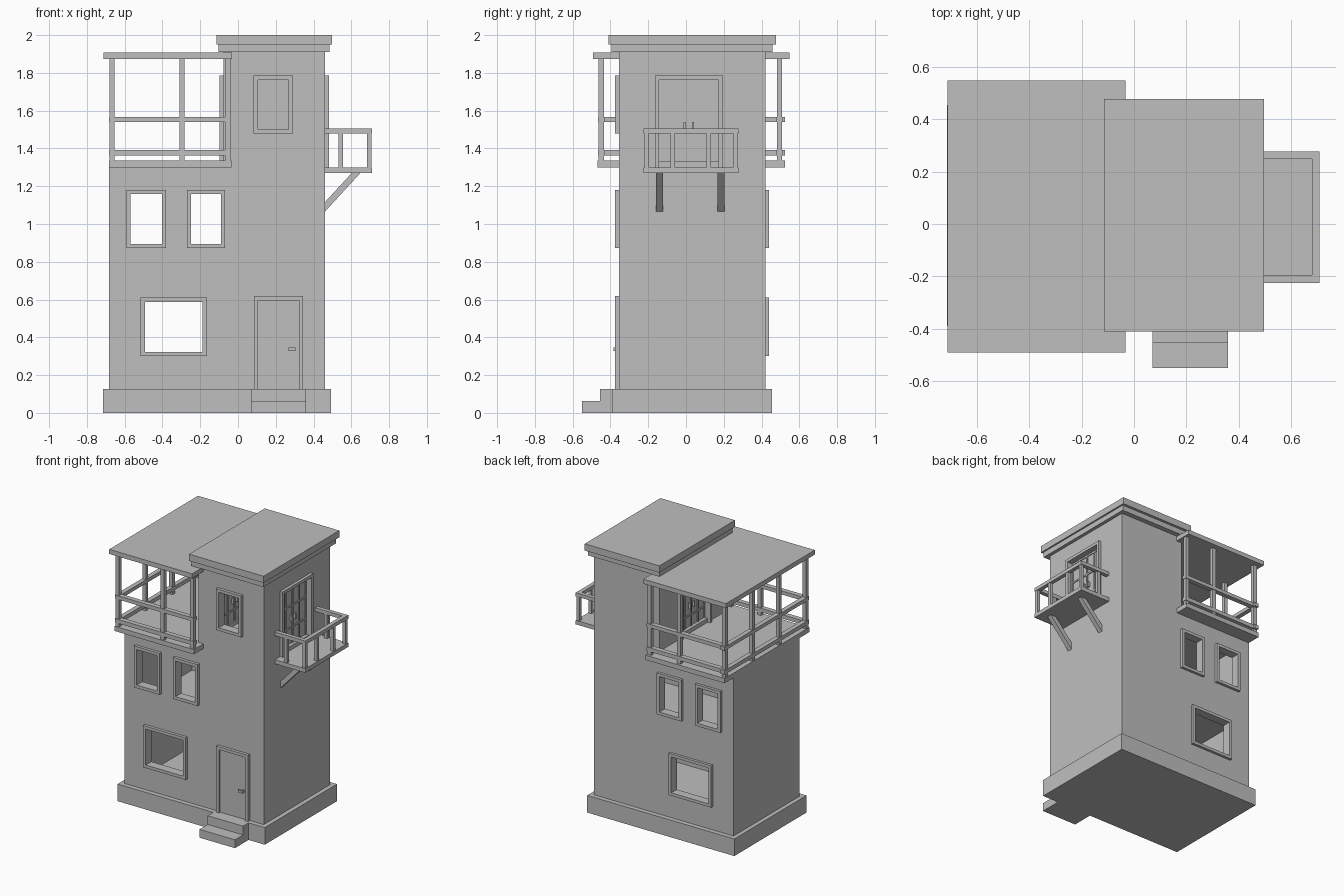
import bpy, bmesh
from mathutils import Vector

old = bpy.data.objects.get("Cube")
if old:
    bpy.data.objects.remove(old, do_unlink=True)

GREY = (0.52, 0.52, 0.52, 1)
mat = bpy.data.materials.new("plain grey")
mat.use_nodes = True
mat.diffuse_color = GREY
mat.node_tree.nodes["Principled BSDF"].inputs["Base Color"].default_value = GREY


def finish(name, bm):
    bmesh.ops.recalc_face_normals(bm, faces=bm.faces)
    mesh = bpy.data.meshes.new(name)
    bm.to_mesh(mesh)
    bm.free()
    mesh.materials.append(mat)
    ob = bpy.data.objects.new(name, mesh)
    bpy.context.collection.objects.link(ob)
    return ob


def add_box(bm, x, y, z):
    vs = bmesh.ops.create_cube(bm, size=1)["verts"]
    for v in vs:
        v.co = Vector([r[0] if c < 0 else r[1] for c, r in zip(v.co, (x, y, z))])


def boxes(name, items):
    bm = bmesh.new()
    for item in items:
        add_box(bm, *item)
    return finish(name, bm)


def prism(name, points, y0, y1):
    """Extrude an x-z outline along y."""
    bm = bmesh.new()
    face = bm.faces.new([bm.verts.new((x, y0, z)) for x, z in points])
    new = bmesh.ops.extrude_face_region(bm, geom=[face])["geom"]
    bmesh.ops.translate(bm, vec=(0, y1 - y0, 0),
                        verts=[g for g in new if isinstance(g, bmesh.types.BMVert)])
    return finish(name, bm)


def cut(ob, x, y, z):
    cutter = boxes("cutter", [(x, y, z)])
    cutter.hide_render = True
    mod = ob.modifiers.new("opening", "BOOLEAN")
    mod.operation, mod.solver, mod.object = "DIFFERENCE", "EXACT", cutter
    bpy.context.view_layer.objects.active = ob
    bpy.ops.object.modifier_apply(modifier=mod.name)
    bpy.data.objects.remove(cutter, do_unlink=True)


def frame(name, u, z, depth, axis, t=0.022, sill=True):
    """Rectangular surround; u runs along x (axis 'y') or along y (axis 'x')."""
    parts = [((u[0], u[0] + t), z), ((u[1] - t, u[1]), z),
             ((u[0] + t, u[1] - t), (z[1] - t, z[1]))]
    if sill:
        parts.append(((u[0] + t, u[1] - t), (z[0], z[0] + t)))
    return boxes(name, [(a, depth, b) if axis == "y" else (depth, a, b) for a, b in parts])


def span(c, w):
    return (c - w / 2, c + w / 2)


# Main dimensions
L, R, F, B = -0.684, 0.46, -0.355, 0.42
TL = -0.077            # left wall of the tower
DECK, TOP = 1.30, 1.91
T = 0.045              # wall thickness

# Walls: L-shaped outline, hollowed into rooms
walls = prism("walls", [(L, 0.1), (R, 0.1), (R, TOP), (TL, TOP), (TL, DECK), (L, DECK)], F, B)
for left, z in ((L, (0.135, 0.68)), (L, (0.7, 1.27)), (TL, (1.335, 1.86))):
    cut(walls, (left + T, R - T), (F + T, B - T), z)

# Windows on the front and back walls
windows = {"ground_window": ((-0.515, -0.165), (0.30, 0.61)),
           "left_window": ((-0.59, -0.38), (0.873, 1.18)),
           "middle_window": ((-0.27, -0.068), (0.873, 1.18))}
for name, (x, z) in windows.items():
    cut(walls, (x[0] + 0.022, x[1] - 0.022), (F - 0.1, B + 0.1), (z[0] + 0.022, z[1] - 0.022))
    frame(name + "_front_frame", x, z, (F - 0.022, F + 0.01), "y")
    frame(name + "_back_frame", x, z, (B - 0.01, B + 0.02), "y")
cut(walls, (0.107, 0.268), (F - 0.1, F + 0.1), (1.5, 1.763))
frame("tower_window_frame", (0.083, 0.29), (1.478, 1.785), (F - 0.022, F + 0.01), "y")

# Base and entrance steps
boxes("base", [((-0.715, 0.493), (-0.39, 0.455), (0, 0.127))])
boxes("steps", [((0.07, 0.36), (-0.55, -0.38), (0, 0.062)),
                ((0.07, 0.36), (-0.455, -0.38), (0.062, 0.127))])

# Entrance door
frame("door_frame", (0.085, 0.345), (0.127, 0.618), (F - 0.022, F + 0.01), "y", sill=False)
boxes("front_door", [((0.107, 0.323), (F - 0.006, F + 0.01), (0.127, 0.596))])
boxes("door_handle", [((0.268, 0.305), (F - 0.03, F - 0.02), (0.327, 0.345)),
                      ((0.292, 0.305), (F - 0.022, F), (0.327, 0.345))])


# Glazed double doors on both sides of the tower
def double_door(name, wall, out, bottom):
    z, y, mid = (bottom, 1.785), (-0.165, 0.195), 0.015
    opening = (-0.143, 0.173)
    cut(walls, span(wall, 0.15), opening, (bottom + 0.03, 1.763))
    frame(name + "_frame", y, z, sorted((wall - out * 0.01, wall + out * 0.022)), "x", sill=False)
    inner = wall - out * 0.03
    boxes(name + "_panes", [(span(inner, 0.008), opening, (bottom, 1.763))])
    bars = [(span(inner, 0.02), span(mid + k * 0.078, 0.012), (bottom, 1.763)) for k in range(-2, 3)]
    bars += [(span(inner, 0.02), opening, span(h, 0.012)) for h in (1.45, 1.61, 1.755)]
    bars += [(span(inner, 0.04), span(mid + s * 0.022, 0.01), (1.5, 1.54)) for s in (-1, 1)]
    boxes(name + "_bars", bars)


double_door("balcony_door", R, 1, 1.30)
double_door("terrace_door", TL, -1, 1.335)

# Tower roof in two tiers
boxes("roof_lower_tier", [((-0.103, 0.485), (-0.395, 0.457), (1.91, 1.95))])
boxes("roof_upper_tier", [((-0.115, 0.497), (-0.41, 0.477), (1.95, 2.0))])

# Terrace deck and canopy
boxes("terrace_deck", [((L, -0.035), (-0.468, 0.525), (DECK, 1.335))])
boxes("terrace_canopy", [((-0.712, -0.033), (-0.492, 0.548), (1.873, 1.907))])

# Terrace posts and rails
W = 0.028
FY, BY, LX = -0.448, 0.495, -0.667
spots = [(x, y) for x in (LX, -0.297, -0.055) for y in (FY, BY)]
spots += [(LX, FY + (BY - FY) * k / 3) for k in (1, 2)]
boxes("terrace_posts", [(span(x, W), span(y, W), (1.33, 1.875)) for x, y in spots])
rails = []
for z in ((1.363, 1.392), (1.54, 1.567)):
    rails += [((L, -0.037), span(y, 0.036), z) for y in (FY, BY)]
    rails.append((span(LX, 0.034), (-0.467, 0.525), z))
boxes("terrace_rails", rails)

# Side balcony with railing
BX, BF, BB = 0.71, -0.225, 0.278
boxes("balcony_floor", [((R - 0.01, BX), (BF, BB), (1.27, 1.30))])
RZ = (1.478, 1.505)
boxes("balcony_rail", [((BX - 0.03, BX), (BF, BB), RZ),
                       ((R, BX - 0.03), (BF, BF + 0.03), RZ),
                       ((R, BX - 0.03), (BB - 0.03, BB), RZ)])
posts = [(0.695, y) for y in (-0.208, -0.07, 0.12, 0.261)]
posts += [(0.545, y) for y in (-0.208, 0.261)]
boxes("balcony_posts", [(span(x, 0.024), span(y, 0.024), (1.29, 1.485)) for x, y in posts])

# Diagonal braces under the balcony
for name, y in (("front_brace", -0.14), ("back_brace", 0.185)):
    prism(name, [(R, 1.065), (0.648, 1.27), (0.602, 1.27), (R, 1.115)], y - 0.018, y + 0.018)
